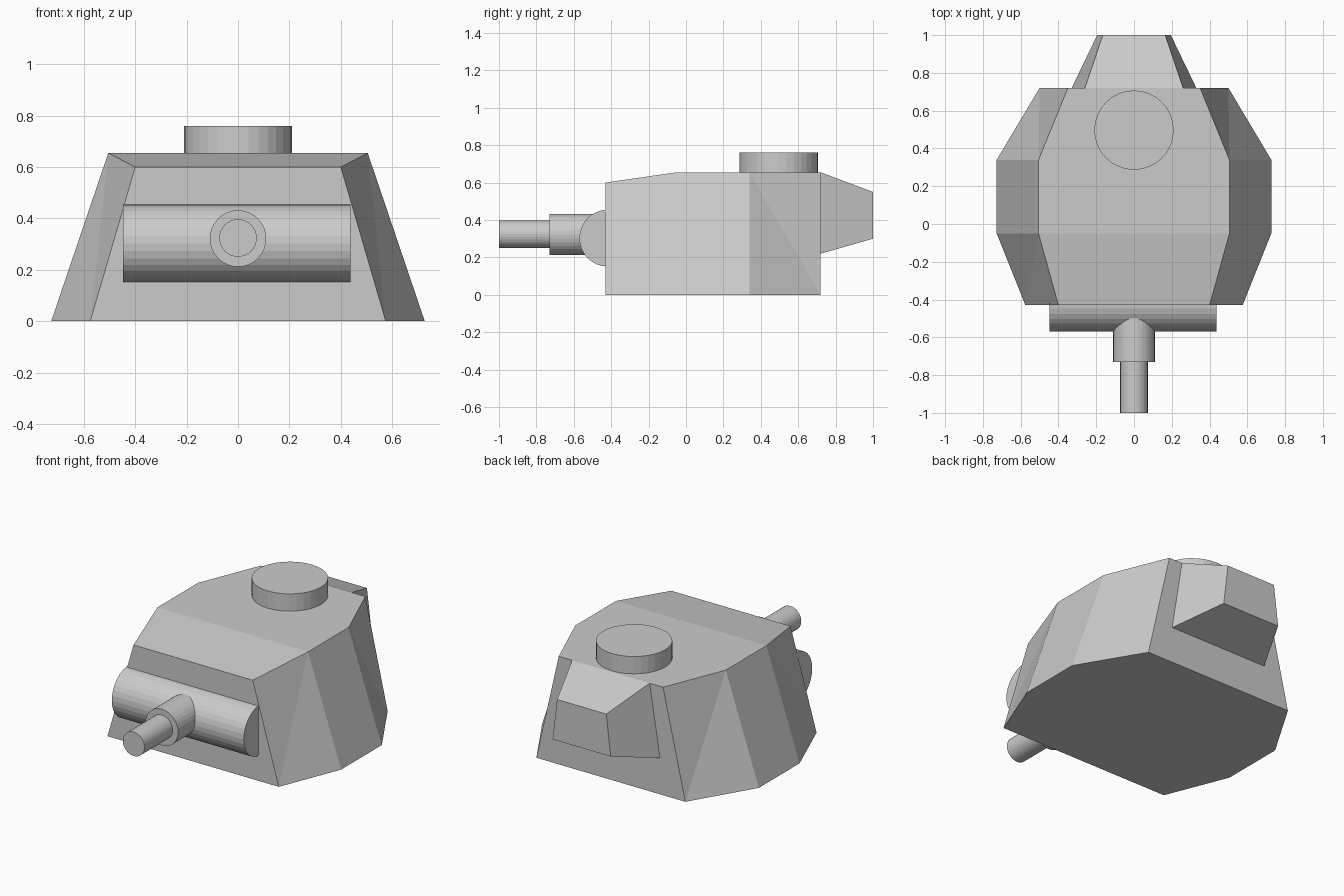
import bpy, bmesh
from math import radians
from mathutils import Matrix

if "Cube" in bpy.data.objects:
    bpy.data.objects.remove(bpy.data.objects["Cube"])


def make_object(name, bm):
    bmesh.ops.recalc_face_normals(bm, faces=bm.faces)
    mesh = bpy.data.meshes.new(name)
    bm.to_mesh(mesh)
    bm.free()
    obj = bpy.data.objects.new(name, mesh)
    bpy.context.collection.objects.link(obj)
    return obj


def cylinder(name, radius, length, centre, axis, sides=32):
    turn = {"X": Matrix.Rotation(radians(90), 4, "Y"),
            "Y": Matrix.Rotation(radians(90), 4, "X"),
            "Z": Matrix.Identity(4)}[axis]
    bm = bmesh.new()
    bmesh.ops.create_cone(bm, cap_ends=True, segments=sides, radius1=radius,
                          radius2=radius, depth=length,
                          matrix=Matrix.Translation(centre) @ turn)
    return make_object(name, bm)


# Armoured shell: stations from front to back
# (y, half width at bottom, half width at top, top height)
stations = [(-0.43, 0.575, 0.40, 0.60), (-0.05, 0.727, 0.505, 0.655),
            (0.34, 0.727, 0.505, 0.655), (0.72, 0.50, 0.35, 0.655)]
bm = bmesh.new()
bottom, top = {}, {}
for s in (-1, 1):
    bottom[s] = [bm.verts.new((s * b, y, 0)) for y, b, t, z in stations]
    top[s] = [bm.verts.new((s * t, y, z)) for y, b, t, z in stations]
    b, t = bottom[s], top[s]
    # side panels, with the twisted corner panels folded inward
    bm.faces.new((b[0], b[1], t[1]))
    bm.faces.new((b[0], t[1], t[0]))
    bm.faces.new((b[1], b[2], t[2], t[1]))
    bm.faces.new((b[2], b[3], t[2]))
    bm.faces.new((b[3], t[3], t[2]))
for i in (0, 3):    # front and rear plates
    bm.faces.new((bottom[-1][i], bottom[1][i], top[1][i], top[-1][i]))
bm.faces.new((top[-1][0], top[1][0], top[1][1], top[-1][1]))
bm.faces.new(top[1][1:] + top[-1][:0:-1])
bm.faces.new(bottom[1] + bottom[-1][::-1])
make_object("turret_shell", bm)

# Rear stowage box, tapering backwards
bm = bmesh.new()
rings = []
for y, wide, low, narrow, high in ((0.72, 0.33, 0.22, 0.26, 0.655),
                                   (1.0, 0.195, 0.30, 0.165, 0.55)):
    rings.append([bm.verts.new(p) for p in ((-wide, y, low), (wide, y, low),
                                            (narrow, y, high), (-narrow, y, high))])
for ring in rings:
    bm.faces.new(ring)
for i in range(4):
    j = (i + 1) % 4
    bm.faces.new((rings[0][i], rings[0][j], rings[1][j], rings[1][i]))
make_object("rear_box", bm)

# Roof hatch, gun mantlet, barrel sleeve and barrel
cylinder("roof_hatch", 0.21, 0.105, (0, 0.497, 0.7075), "Z")
cylinder("mantlet", 0.152, 0.885, (-0.005, -0.418, 0.303), "X")
cylinder("barrel_sleeve", 0.11, 0.31, (0, -0.575, 0.322), "Y")
cylinder("barrel", 0.073, 0.30, (0, -0.85, 0.324), "Y")
